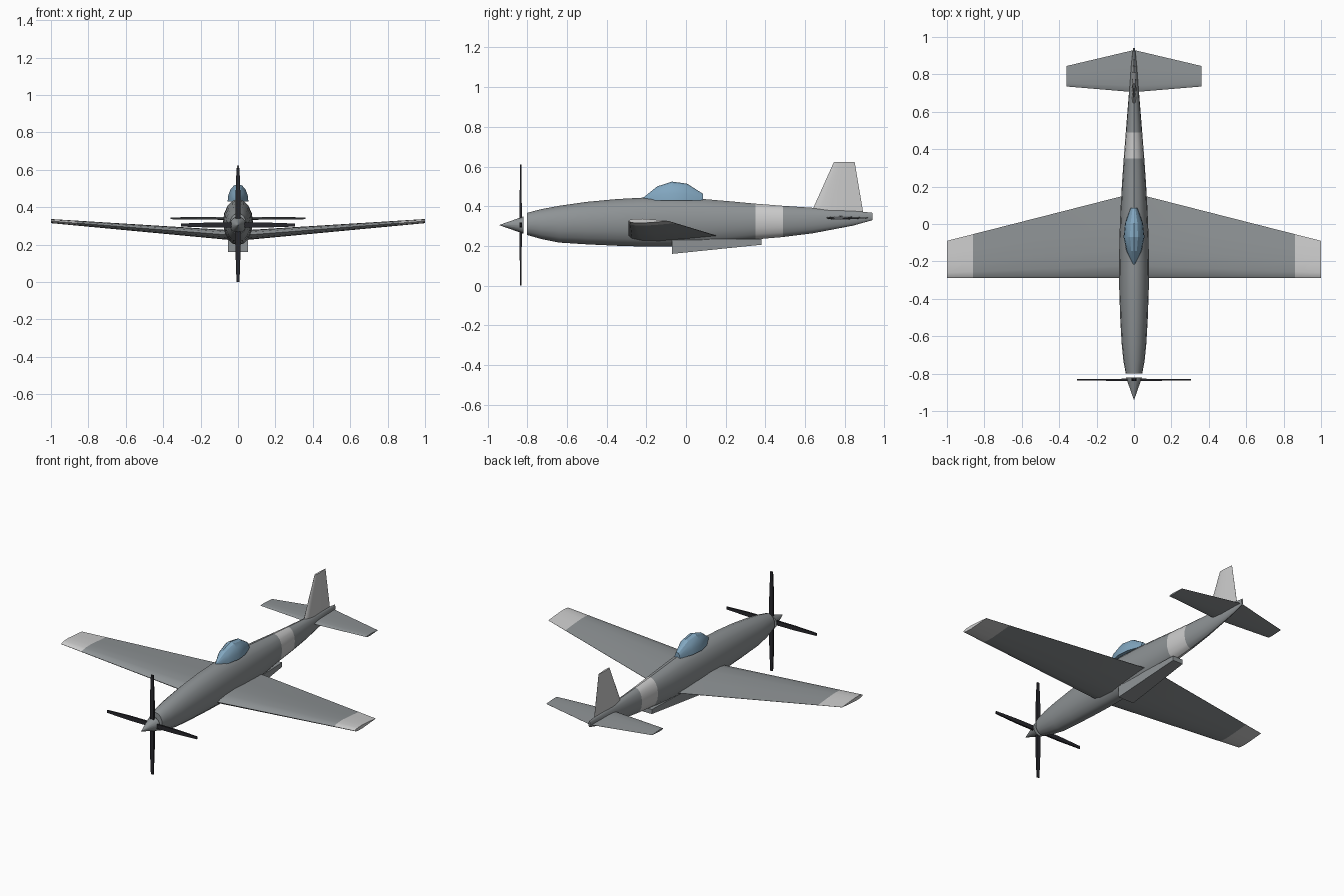
import bpy, math
from mathutils import Vector

if "Cube" in bpy.data.objects:
    bpy.data.objects.remove(bpy.data.objects["Cube"])


def material(name, rgb):
    m = bpy.data.materials.new(name)
    m.diffuse_color = (*rgb, 1)
    m.use_nodes = True
    m.node_tree.nodes["Principled BSDF"].inputs["Base Color"].default_value = m.diffuse_color
    return m


GREY = material("grey", (0.27, 0.29, 0.30))
LIGHT = material("light_grey", (0.56, 0.56, 0.55))
BLUE = material("canopy_blue", (0.22, 0.38, 0.52))
DARK = material("blade_dark", (0.02, 0.02, 0.025))


def loft(name, rings, mats, light=None, smooth=35):
    """Skin closed rings of equal length, with end caps."""
    n = len(rings[0])
    verts = [v for r in rings for v in r]
    faces = [tuple(range(n))[::-1], tuple(range(len(verts) - n, len(verts)))]
    for i in range(len(rings) - 1):
        for j in range(n):
            k = (j + 1) % n
            faces.append((i * n + j, i * n + k, (i + 1) * n + k, (i + 1) * n + j))
    me = bpy.data.meshes.new(name)
    me.from_pydata(verts, [], faces)
    ob = bpy.data.objects.new(name, me)
    bpy.context.collection.objects.link(ob)
    for m in mats:
        me.materials.append(m)
    if light:
        for p in me.polygons:
            p.material_index = int(light(p.center))
    bpy.ops.object.select_all(action='DESELECT')
    ob.select_set(True)
    bpy.context.view_layer.objects.active = ob
    bpy.ops.object.mode_set(mode='EDIT')
    bpy.ops.mesh.select_all(action='SELECT')
    bpy.ops.mesh.normals_make_consistent(inside=False)
    bpy.ops.object.mode_set(mode='OBJECT')
    if smooth:
        bpy.ops.object.shade_smooth_by_angle(angle=math.radians(smooth))
    return ob


def oval(y, w, z0, z1, n=16):
    c, h = (z0 + z1) / 2, (z1 - z0) / 2
    return [(w * math.cos(2 * math.pi * i / n), y, c + h * math.sin(2 * math.pi * i / n))
            for i in range(n)]


# Airfoil outline: chord fraction, thickness fraction
FOIL = [(0, 0), (0.04, 0.55), (0.15, 0.9), (0.35, 1), (0.65, 0.6), (1, 0.04),
        (1, -0.04), (0.65, -0.6), (0.35, -1), (0.15, -0.9), (0.04, -0.55)]


def flat_foil(x, y0, y1, z, t):
    return [(x, y0 + c * (y1 - y0), z + s * t) for c, s in FOIL]


# Fuselage: y, half width, bottom, top
STATIONS = [(-0.80, 0.044, 0.255, 0.367), (-0.73, 0.057, 0.235, 0.385),
            (-0.64, 0.066, 0.217, 0.402), (-0.50, 0.074, 0.208, 0.422),
            (-0.35, 0.079, 0.201, 0.436), (-0.22, 0.080, 0.197, 0.443),
            (-0.07, 0.078, 0.197, 0.443), (0.08, 0.072, 0.201, 0.437),
            (0.22, 0.064, 0.215, 0.425), (0.35, 0.055, 0.233, 0.413),
            (0.49, 0.044, 0.245, 0.402), (0.64, 0.032, 0.264, 0.392),
            (0.84, 0.016, 0.302, 0.378), (0.94, 0.005, 0.330, 0.367)]
loft("fuselage", [oval(*s) for s in STATIONS], [GREY, LIGHT],
     lambda c: 0.35 < c.y < 0.49)

# Wing with dihedral and pale tips
wing = []
for x in (-1, -0.86, -0.43, 0, 0.43, 0.86, 1):
    a = abs(x)
    wing.append(flat_foil(x, -0.29, 0.165 - 0.255 * a, 0.248 + 0.078 * a,
                          0.027 - 0.016 * a))
loft("wing", wing, [GREY, LIGHT], lambda c: abs(c.x) > 0.86)

# Tailplane
loft("tailplane", [flat_foil(-0.36, 0.735, 0.845, 0.341, 0.005),
                   flat_foil(0, 0.705, 0.93, 0.341, 0.009),
                   flat_foil(0.36, 0.735, 0.845, 0.341, 0.005)], [GREY])


# Fin
def fin_ring(z, y0, y1, t):
    return [(s * t, y0 + c * (y1 - y0), z) for c, s in FOIL]


loft("fin", [fin_ring(0.355, 0.625, 0.895, 0.013), fin_ring(0.622, 0.745, 0.85, 0.006)],
     [LIGHT])


# Canopy: half-oval sections
def dome(y, w, top, base=0.43, n=8):
    return [(w * math.cos(math.pi * i / n), y, base + (top - base) * math.sin(math.pi * i / n))
            for i in range(n + 1)]


loft("canopy", [dome(-0.22, 0.004, 0.440), dome(-0.145, 0.040, 0.500),
                dome(-0.07, 0.056, 0.524), dome(0.005, 0.048, 0.514),
                dome(0.085, 0.018, 0.463)], [BLUE], smooth=20)


# Belly scoop
def box_ring(y, w, z0, z1):
    return [(-w, y, z0), (w, y, z0), (w, y, z1), (-w, y, z1)]


loft("belly_scoop", [box_ring(-0.07, 0.053, 0.160, 0.235),
                     box_ring(0.38, 0.034, 0.206, 0.234)], [GREY], smooth=0)

# Spinner
loft("spinner", [oval(-0.94, 0.0008, 0.3042, 0.3058), oval(-0.82, 0.043, 0.262, 0.348)],
     [GREY])

# Four propeller blades
hub = Vector((0, -0.833, 0.305))
for i in range(4):
    ang = i * math.pi / 2
    out = Vector((math.sin(ang), 0, math.cos(ang)))
    side = Vector((math.cos(ang), 0, -math.sin(ang)))
    rings = []
    for r, w, t in ((0.01, 0.013, 0.006), (0.16, 0.013, 0.005), (0.305, 0.008, 0.003)):
        rings.append([tuple(hub + out * r + side * (w * a) + Vector((0, t * b, 0)))
                      for a, b in ((-1, -1), (1, -1), (1, 1), (-1, 1))])
    loft(f"propeller_blade_{i + 1}", rings, [DARK], smooth=0)
